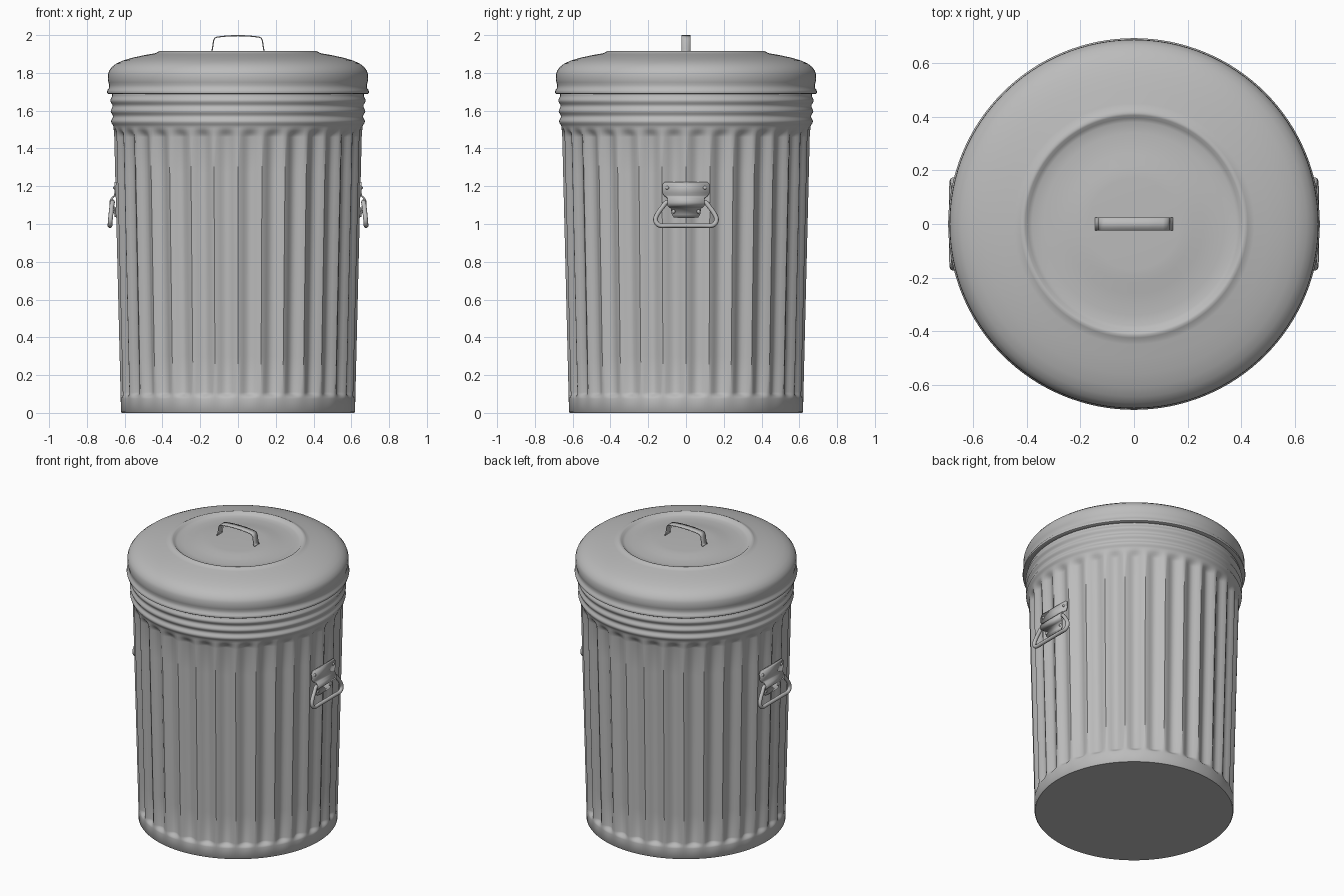
import bpy, bmesh, math
from mathutils import Vector

cube = bpy.data.objects.get("Cube")
if cube:
    bpy.data.objects.remove(cube, do_unlink=True)

steel = bpy.data.materials.new("galvanised_grey")
steel.use_nodes = True
GREY = (0.5, 0.5, 0.5, 1)
steel.diffuse_color = GREY
steel.node_tree.nodes["Principled BSDF"].inputs["Base Color"].default_value = GREY

FLUTES = 32
GROOVE = 0.026


def finish(obj, angle=40):
    """Give the part its material and smooth shading with sharp creases."""
    obj.data.materials.append(steel)
    bpy.ops.object.select_all(action='DESELECT')
    obj.select_set(True)
    bpy.context.view_layer.objects.active = obj
    bpy.ops.object.shade_smooth_by_angle(angle=math.radians(angle))
    return obj


def from_bmesh(name, bm):
    bmesh.ops.recalc_face_normals(bm, faces=bm.faces)
    mesh = bpy.data.meshes.new(name)
    bm.to_mesh(mesh)
    bm.free()
    obj = bpy.data.objects.new(name, mesh)
    bpy.context.collection.objects.link(obj)
    return obj


def lathe(name, profile, segs):
    """Spin (radius, height, flute strength) rows around z, capping both ends."""
    bm = bmesh.new()
    rings = []
    for r, z, flute in profile:
        ring = []
        for i in range(segs):
            a = math.tau * i / segs
            wave = (0.5 - 0.5 * math.cos(FLUTES * a)) ** 0.8
            rr = r - GROOVE * flute * wave
            ring.append(bm.verts.new((rr * math.cos(a), rr * math.sin(a), z)))
        rings.append(ring)
    for low, high in zip(rings, rings[1:]):
        for i in range(segs):
            j = (i + 1) % segs
            bm.faces.new((low[i], low[j], high[j], high[i]))
    bm.faces.new(rings[0])
    bm.faces.new(rings[-1])
    return finish(from_bmesh(name, bm))


def strip(name, rows, thickness):
    """Bent sheet: rows of (centre point, half width vector)."""
    bm = bmesh.new()
    pairs = [(bm.verts.new(c - w), bm.verts.new(c + w)) for c, w in rows]
    for (a, b), (c, d) in zip(pairs, pairs[1:]):
        bm.faces.new((a, b, d, c))
    obj = from_bmesh(name, bm)
    solid = obj.modifiers.new("sheet", 'SOLIDIFY')
    solid.thickness = thickness
    solid.offset = 0
    return finish(obj, 50)


def tube(name, points, radius):
    """Closed smooth wire through the points."""
    curve = bpy.data.curves.new(name, 'CURVE')
    curve.dimensions = '3D'
    curve.bevel_depth = radius
    curve.bevel_resolution = 3
    spline = curve.splines.new('NURBS')
    spline.points.add(len(points) - 1)
    for p, co in zip(spline.points, points):
        p.co = (*co, 1)
    spline.order_u = 3
    spline.use_cyclic_u = True
    spline.resolution_u = 6
    obj = bpy.data.objects.new(name, curve)
    bpy.context.collection.objects.link(obj)
    bpy.ops.object.select_all(action='DESELECT')
    obj.select_set(True)
    bpy.context.view_layer.objects.active = obj
    bpy.ops.object.convert(target='MESH')
    return finish(bpy.context.object, 60)


def rivet(name, location, scale):
    bpy.ops.mesh.primitive_uv_sphere_add(segments=12, ring_count=8, radius=1, location=location)
    obj = bpy.context.object
    obj.name = name
    obj.scale = scale
    finish(obj, 60)


# Fluted can: plain foot band, tapered fluted wall, ribbed collar
wall = [(0.615, 0, 0), (0.62, 0.006, 0), (0.621, 0.075, 0)]
for k in range(1, 6):
    t = k / 5
    wall.append((0.621 + 0.001 * t, 0.075 + 0.035 * t, t * t * (3 - 2 * t)))
for k in range(1, 8):
    wall.append((0.622 + 0.033 * k / 7, 0.11 + 1.35 * k / 7, 1))
for k in range(1, 6):
    t = k / 5
    wall.append((0.655 + 0.004 * t, 1.46 + 0.055 * t, 1 - t * t * (3 - 2 * t)))
for k in range(1, 25):
    t = k / 24
    rib = 0.5 - 0.5 * math.cos(t * 3 * math.tau)
    wall.append((0.66 + 0.006 * t + 0.011 * rib, 1.515 + 0.165 * t, 0))
wall.append((0.665, 1.72, 0))
lathe("can_body", wall, FLUTES * 8)

# Domed lid: rolled rim, neck, bead, shoulder, raised ring and centre disc
lid = [(0.66, 1.69), (0.685, 1.688), (0.692, 1.692), (0.694, 1.70), (0.691, 1.709),
       (0.684, 1.718), (0.682, 1.735), (0.686, 1.75), (0.689, 1.765), (0.688, 1.795),
       (0.682, 1.812), (0.668, 1.831), (0.645, 1.849), (0.61, 1.865), (0.56, 1.88),
       (0.50, 1.893), (0.45, 1.902), (0.435, 1.905), (0.425, 1.911), (0.415, 1.915),
       (0.406, 1.913), (0.395, 1.902), (0.38, 1.896), (0.34, 1.895), (0.30, 1.896),
       (0.26, 1.90), (0.22, 1.906), (0.19, 1.909), (0.17, 1.91), (0.02, 1.91)]
lathe("lid", [(r, z, 0) for r, z in lid], 128)

# Strap handle on the lid
half = [(0.145, 1.912), (0.139, 1.915), (0.136, 1.925), (0.129, 1.972),
        (0.122, 1.985), (0.108, 1.99), (0.05, 1.996)]
path = [(-x, z) for x, z in half] + [(0, 1.997)] + [(x, z) for x, z in reversed(half)]
strip("lid_handle", [(Vector((x, 0, z)), Vector((0, 0.025, 0))) for x, z in path], 0.006)

# Side handles: bent bracket, swinging bail and rivets on each side
bracket = [(0.648, 1.222, 0.112), (0.649, 1.21, 0.125), (0.650, 1.165, 0.125),
           (0.652, 1.15, 0.115), (0.664, 1.14, 0.10), (0.674, 1.128, 0.098),
           (0.677, 1.114, 0.098), (0.672, 1.10, 0.098), (0.66, 1.092, 0.09),
           (0.651, 1.085, 0.08), (0.649, 1.05, 0.075), (0.648, 1.036, 0.065)]
bail_half = [(0.664, 0.05, 1.115), (0.664, 0.105, 1.118), (0.668, 0.118, 1.098),
             (0.672, 0.15, 1.058), (0.676, 0.166, 1.02), (0.678, 0.145, 0.99),
             (0.678, 0.10, 0.992), (0.678, 0.04, 0.992)]
for s, side in ((1, "left"), (-1, "right")):
    strip(side + "_bracket",
          [(Vector((s * x, 0, z)), Vector((0, w, 0))) for x, z, w in bracket], 0.009)
    loop = bail_half + [(x, -y, z) for x, y, z in reversed(bail_half)]
    tube(side + "_bail", [(s * x, y, z) for x, y, z in loop], 0.0125)
    for y, z in ((0.1, 1.192), (0.066, 1.066)):
        for m in (1, -1):
            rivet(side + "_rivet", (s * 0.653, m * y, z), (0.008, 0.01, 0.01))
